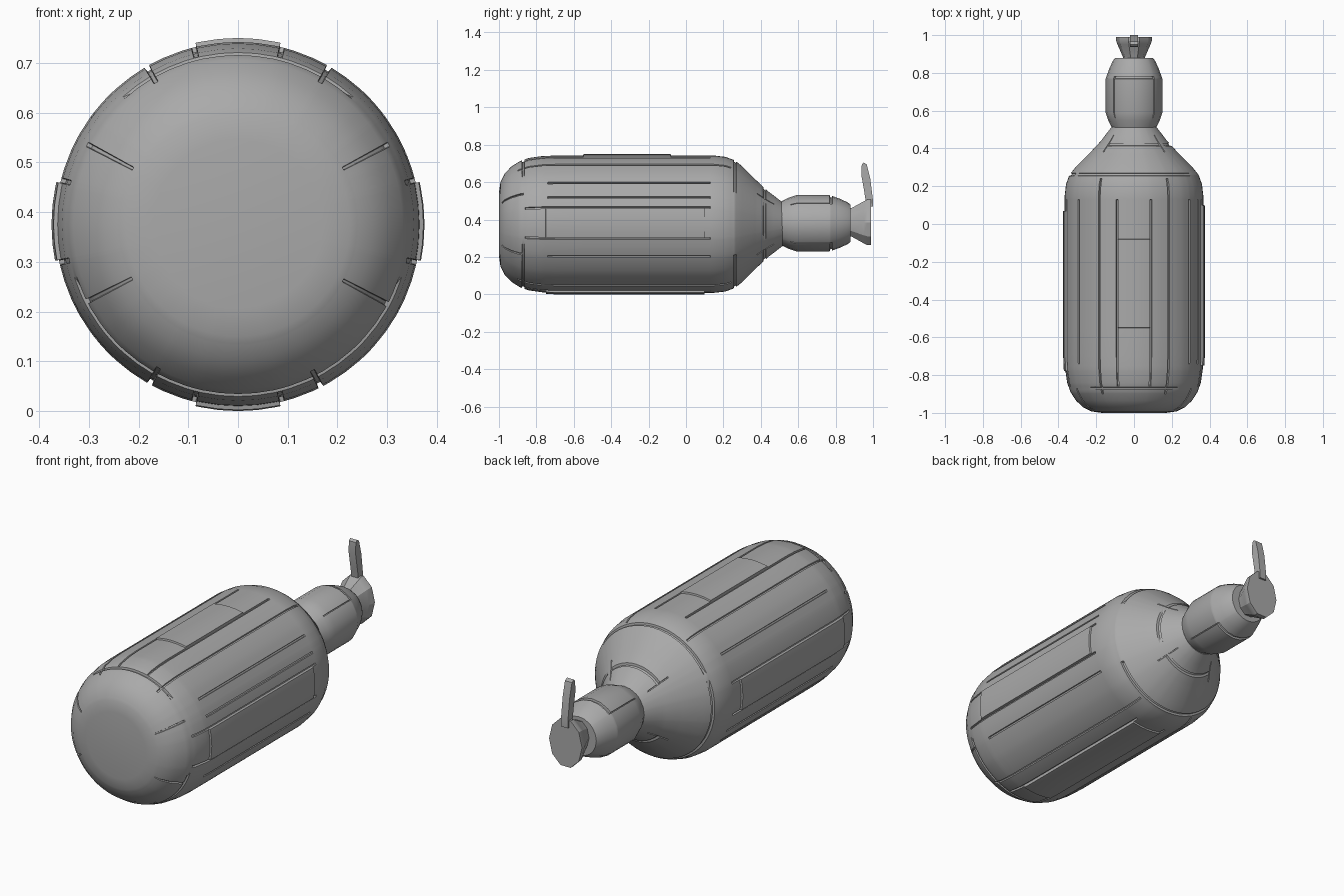
import bpy, bmesh, math

if "Cube" in bpy.data.objects:
    bpy.data.objects.remove(bpy.data.objects["Cube"])

AXIS_Z = 0.375
GROOVE = 0.01

grey = bpy.data.materials.new("plain_grey")
grey.use_nodes = True
grey.diffuse_color = (0.4, 0.4, 0.4, 1)
shader = grey.node_tree.nodes["Principled BSDF"]
shader.inputs["Base Color"].default_value = (0.4, 0.4, 0.4, 1)
shader.inputs["Roughness"].default_value = 0.7


def finish(bm, name, angle=30):
    bmesh.ops.recalc_face_normals(bm, faces=bm.faces)
    mesh = bpy.data.meshes.new(name)
    bm.to_mesh(mesh)
    bm.free()
    mesh.materials.append(grey)
    obj = bpy.data.objects.new(name, mesh)
    bpy.context.collection.objects.link(obj)
    bpy.ops.object.select_all(action='DESELECT')
    obj.select_set(True)
    bpy.context.view_layer.objects.active = obj
    bpy.ops.object.shade_smooth_by_angle(angle=math.radians(angle))
    return obj


def radius_at(profile, y):
    for (y0, r0), (y1, r1) in zip(profile, profile[1:]):
        if y <= y1:
            return r0 + (r1 - r0) * (y - y0) / (y1 - y0)
    return profile[-1][1]


def revolve(name, profile, steps, seams=(), rings=(), pads=(), scale_x=1.0,
            z=AXIS_Z, angle=30):
    """Turn a profile about the y axis, with engraved seams and raised pads."""
    half, lip = 0.6, 0.25           # seam half width and wall, in degrees
    ring, wall = 0.005, 0.002       # the same along the axis
    angles = {round(i * 360 / steps, 2) for i in range(steps)}
    rows = {y for y, r in profile}
    lines = [a for a, y0, y1 in seams] + [a for p in pads for a in p[:2]]
    for a in lines:
        angles = {b for b in angles if abs((b - a + 180) % 360 - 180) > 1.2}
    for a in lines:
        angles |= {round((a + d) % 360, 2) for d in (-half - lip, -half, half, half + lip)}
    for lo, hi in [s[1:] for s in seams] + [p[2:] for p in pads]:
        rows |= {lo, lo + wall, hi - wall, hi}
    for y, a0, a1 in rings:
        rows |= {y - ring - wall, y - ring, y + ring, y + ring + wall}
    angles, rows = sorted(angles), sorted(rows)

    def offset(a, y):
        for s, y0, y1 in seams:
            if abs((a - s + 180) % 360 - 180) < half + 0.05 and y0 < y < y1:
                return -GROOVE
        for ry, a0, a1 in rings:
            if abs(y - ry) < ring + wall / 2 and (a - a0) % 360 <= a1 - a0:
                return -GROOVE
        for a0, a1, y0, y1 in pads:
            if (a - a0) % 360 <= a1 - a0 and y0 < y < y1:
                return 0.008
        return 0

    bm = bmesh.new()
    loops = []
    for y in rows:
        loop = []
        for a in angles:
            r = radius_at(profile, y) + offset(a, y)
            t = math.radians(a)
            loop.append(bm.verts.new((r * scale_x * math.cos(t), y, z + r * math.sin(t))))
        loops.append(loop)
    n = len(angles)
    for a, b in zip(loops, loops[1:]):
        for i in range(n):
            bm.faces.new((a[i], a[(i + 1) % n], b[(i + 1) % n], b[i]))
    bm.faces.new(loops[0])
    bm.faces.new(loops[-1])
    return finish(bm, name, angle)


# Tank: rounded base, straight wall, sloped shoulder
tank = [(-1.0, 0.17), (-0.992, 0.225), (-0.97, 0.27), (-0.935, 0.307),
        (-0.89, 0.336), (-0.84, 0.354), (-0.77, 0.364), (-0.7, 0.367),
        (0.15, 0.367), (0.21, 0.36), (0.26, 0.342), (0.3, 0.31),
        (0.37, 0.24), (0.44, 0.175), (0.515, 0.118)]
long_seams = [(a, -0.9, 0.24) for a in (60, 120, 241, 297)]
side_seams = [(a, -0.74, 0.13) for a in (23, 37, 143, 207, 219, 332)]
base_seams = [(a, -0.985, -0.87) for a in (28, 152, 207, 332)]
neck_seams = [(a, 0.38, 0.47) for a in (45, 135, 225, 315)]
edge_rings = [(0.262, 35, 145), (0.262, 160, 330),
              (-0.87, 50, 130), (-0.87, 200, 340)]
neck_rings = [(0.42, 45, 135), (0.42, 225, 315), (0.42, 340, 395)]
raised = [(76, 104, -0.55, -0.08), (256, 284, -0.75, 0.1),
          (348, 374, -0.75, 0.1), (166, 192, -0.78, 0.07)]
panel_seams = [(a, -0.86, 0.13) for p in raised for a in (p[0], p[1] % 360)]
revolve("tank", tank, 60, long_seams + side_seams + base_seams + neck_seams + panel_seams,
        edge_rings + neck_rings, raised)

# Collar around the neck
collar = [(0.51, 0.118), (0.55, 0.137), (0.59, 0.15), (0.77, 0.15),
          (0.82, 0.132), (0.862, 0.113), (0.88, 0.1)]
revolve("collar", collar, 20, [(a, 0.56, 0.78) for a in range(45, 360, 90)],
        [(0.775, 45, 135), (0.775, 225, 315)], z=0.38)

# Flared valve outlet with a flat end
valve = [(0.86, 0.075), (0.885, 0.08), (0.95, 0.118), (0.97, 0.128), (0.99, 0.128)]
revolve("valve_outlet", valve, 10, scale_x=0.74, z=0.385, angle=25)

# Upright lever, leaf shaped from the side
bm = bmesh.new()
outline = [(0.95, 0.705), (0.966, 0.695), (0.985, 0.62), (1.0, 0.5), (1.0, 0.47),
           (0.965, 0.47), (0.953, 0.55), (0.937, 0.64), (0.94, 0.695)]
face = bm.faces.new([bm.verts.new((-0.02, y, z)) for y, z in outline])
side = bmesh.ops.extrude_face_region(bm, geom=[face])["geom"]
bmesh.ops.translate(bm, vec=(0.04, 0, 0),
                    verts=[v for v in side if isinstance(v, bmesh.types.BMVert)])
finish(bm, "lever")
